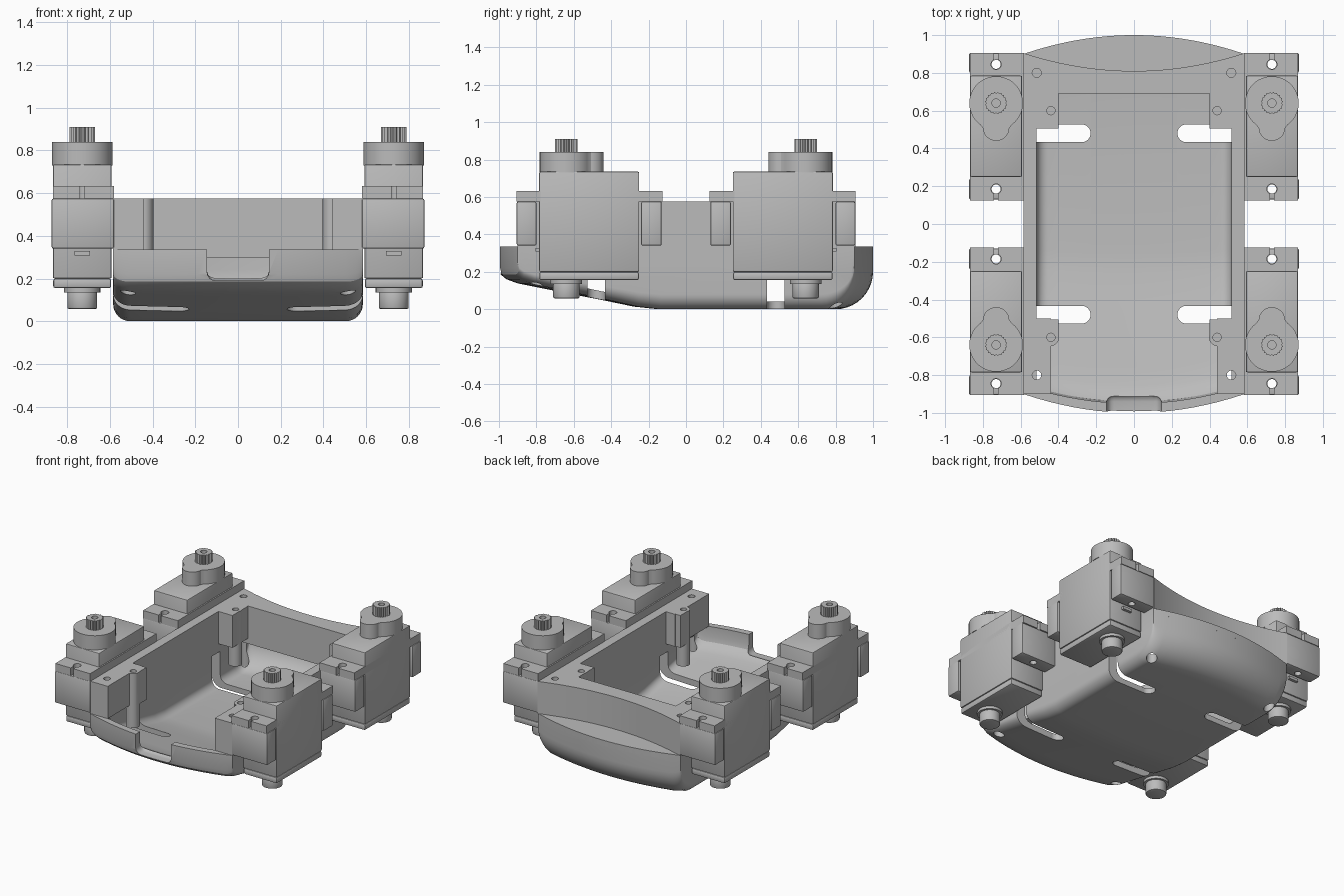
import bpy, bmesh
from math import sin, cos, pi

if "Cube" in bpy.data.objects:
    bpy.data.objects.remove(bpy.data.objects["Cube"], do_unlink=True)

grey = bpy.data.materials.new("light_grey")
grey.use_nodes = True
grey.diffuse_color = (0.5, 0.5, 0.5, 1)
grey.node_tree.nodes["Principled BSDF"].inputs["Base Color"].default_value = (0.5, 0.5, 0.5, 1)

HALF_W, RIM, TOP = 0.585, 0.335, 0.575
SX, SY = 0.73, -0.64  # servo shaft axis


def finish(name, bm):
    bmesh.ops.recalc_face_normals(bm, faces=bm.faces)
    mesh = bpy.data.meshes.new(name)
    bm.to_mesh(mesh)
    bm.free()
    mesh.materials.append(grey)
    obj = bpy.data.objects.new(name, mesh)
    bpy.context.collection.objects.link(obj)
    return obj


def prism(name, outline, z0, z1):
    bm = bmesh.new()
    face = bm.faces.new([bm.verts.new((x, y, z0)) for x, y in outline])
    out = bmesh.ops.extrude_face_region(bm, geom=[face])
    for v in out["geom"]:
        if isinstance(v, bmesh.types.BMVert):
            v.co.z = z1
    return finish(name, bm)


def box(name, x0, x1, y0, y1, z0, z1):
    return prism(name, [(x0, y0), (x1, y0), (x1, y1), (x0, y1)], z0, z1)


def disc(name, x, y, r, z0, z1, n=32):
    return prism(name, [(x + r * cos(2 * pi * i / n), y + r * sin(2 * pi * i / n))
                        for i in range(n)], z0, z1)


def apply(obj, kind, **settings):
    mod = obj.modifiers.new(kind.lower(), kind)
    for key, value in settings.items():
        setattr(mod, key, value)
    bpy.ops.object.select_all(action="DESELECT")
    bpy.context.view_layer.objects.active = obj
    obj.select_set(True)
    bpy.ops.object.modifier_apply(modifier=mod.name)


def combine(obj, others, operation="DIFFERENCE"):
    for other in others:
        other.hide_render = True
        apply(obj, "BOOLEAN", object=other, operation=operation, solver="EXACT")
        bpy.data.objects.remove(other, do_unlink=True)


def mirror(obj, along_y=True):
    apply(obj, "MIRROR", use_axis=(True, along_y, False), use_mirror_merge=False)
    return obj


def end_y(x):
    return 1 - 0.1 * (x / HALF_W) ** 2


# Hull: side profile swept across x with bowed ends and rounded lower edges
nose = [(-1, 0.22), (-0.99, 0.185), (-0.96, 0.16), (-0.9, 0.138), (-0.8, 0.118),
        (-0.43, 0.045), (-0.28, 0.014), (-0.15, 0)]
tail = [(0.8 + 0.2 * sin(i * pi / 20), 0.2 - 0.2 * cos(i * pi / 20)) for i in range(11)]
profile = nose + tail


def hull(name, half, radius, points, top):
    arc = [(half - radius + radius * sin(i * pi / 16), radius * (1 - cos(i * pi / 16)))
           for i in range(9)]
    flat = half - radius
    columns = [(-x, lift) for x, lift in reversed(arc)]
    columns += [(flat * i / 8, 0) for i in range(-7, 8)] + arc
    path = [(points[0][0], top)] + points + [(points[-1][0], top)]
    bm = bmesh.new()
    rings = []
    for x, lift in columns:
        rings.append([bm.verts.new((x, y * end_y(x), z + lift * (top - z) / top))
                      for y, z in path])
    for a, b in zip(rings, rings[1:]):
        for i in range(len(path)):
            j = (i + 1) % len(path)
            bm.faces.new((a[i], a[j], b[j], b[i]))
    bm.faces.new(rings[0])
    bm.faces.new(rings[-1])
    return finish(name, bm)


tub = hull("lower_tub", HALF_W, 0.08, profile, RIM)
combine(tub, [hull("cavity_cutter", 0.515, 0.06,
                   [(y * 0.95, z + 0.04) for y, z in profile], 0.5)])

# Wrap-around slots, screw holes and the front notch
cutters = []
for sx in (-1, 1):
    for sy in (-1, 1):
        y = 0.48 * sy
        cutters.append(box("slot_cutter", sx * 0.277, sx * 0.7, y - 0.047, y + 0.047, -0.1, 0.27))
        cutters.append(disc("slot_end_cutter", sx * 0.277, y, 0.0472, -0.1, 0.27))
        cutters.append(disc("screw_cutter", sx * 0.515, sy * 0.8, 0.036, -0.1, 0.27))
notch = box("notch_cutter", -0.145, 0.145, -1.1, -0.9, 0.19, 0.5)
apply(notch, "BEVEL", width=0.04, segments=4)
combine(tub, cutters + [notch])

# Rear deck closing the bulge behind the frame
xs = [HALF_W * i / 12 for i in range(-12, 13)]
prism("rear_deck", [(x, end_y(x)) for x in xs] + [(0.58, 0.69), (-0.58, 0.69)], 0.295, RIM + 0.001)

# Upper frame: open at the front, hollow-curved at the back
half = [(0.44, -0.9), (HALF_W, -0.9), (HALF_W, 0.905)]
half += [(x, 0.81 + 0.095 * (x / HALF_W) ** 2) for x in reversed(xs[13:-1])]
inner = [(0.4, 0.69), (0.4, 0.55), (0.515, 0.55), (0.515, -0.5), (0.44, -0.5)]
left_side = [(-x, y) for x, y in reversed(half)]
frame = prism("upper_frame", half + [(0, 0.81)] + left_side
              + [(-x, y) for x, y in reversed(inner)] + inner, RIM, TOP)
cutters = []
for sx in (-1, 1):
    for sy in (-1, 1):
        # Corner lugs that carry the screw posts
        combine(frame, [box("lug", sx * 0.4, sx * 0.53, sy * 0.505, sy * 0.62, RIM, TOP),
                        disc("post", sx * 0.443, sy * 0.6, 0.046, 0.17, TOP)], "UNION")
        cutters.append(disc("post_hole", sx * 0.44, sy * 0.6, 0.022, 0.4, 0.7, 20))
        cutters.append(disc("corner_hole", sx * 0.515, sy * 0.8, 0.024, 0.2, 0.7, 20))
combine(frame, cutters)

# Servo brackets
for name, y0, y1 in (("outer_bracket", -0.905, -0.8), ("inner_bracket", -0.24, -0.13)):
    bracket = box(name, 0.58, 0.873, y0, y1, 0.34, TOP)
    apply(bracket, "BEVEL", width=0.008, segments=2)
    combine(bracket, [disc("hole", SX, -0.845 if y0 < -0.5 else -0.185, 0.024, 0.2, 0.7, 20)])
    mirror(bracket)

# Servo cases
body = box("servo_body", 0.592, 0.868, -0.785, -0.25, 0.2, 0.735)
apply(body, "BEVEL", width=0.008, segments=2)
mirror(body)
cap = box("servo_bottom_cap", 0.594, 0.866, -0.783, -0.252, 0.155, 0.2)
apply(cap, "BEVEL", width=0.01, segments=2)
mirror(cap)

# Mounting flange with slotted screw holes
flange = box("servo_flange", 0.582, 0.868, -0.905, -0.125, TOP, 0.633)
combine(flange, [disc("hole", SX, y, 0.027, 0.5, 0.7, 20) for y in (-0.845, -0.185)]
        + [box("slit", SX - 0.011, SX + 0.011, y0, y1, 0.5, 0.7)
           for y0, y1 in ((-0.95, -0.85), (-0.18, -0.1))])
mirror(flange)

# Gear housing: large and small drums with a bridge
housing = disc("gear_housing", SX, SY, 0.142, 0.73, 0.84, 48)
combine(housing, [disc("small_drum", SX, -0.51, 0.07, 0.73, 0.84),
                  prism("bridge", [(SX - 0.11, -0.56), (SX + 0.11, -0.56),
                                   (SX + 0.068, -0.505), (SX - 0.068, -0.505)], 0.73, 0.84)],
        "UNION")
mirror(housing)

# Splined output shaft with screw hole
teeth = 20
spline = []
for i in range(teeth * 2):
    r = 0.06 if i % 2 else 0.052
    spline.append((SX + r * cos(pi * i / teeth), SY + r * sin(pi * i / teeth)))
shaft = prism("output_shaft", spline, 0.83, 0.91)
combine(shaft, [disc("hole", SX, SY, 0.022, 0.85, 1, 20)])
mirror(shaft)

# Lower pivot and cable outlet
mirror(disc("pivot_collar", SX, SY, 0.085, 0.135, 0.16))
pivot = disc("pivot_pin", SX, SY, 0.07, 0.058, 0.14)
apply(pivot, "BEVEL", width=0.007, segments=2, limit_method="ANGLE")
mirror(pivot)
mirror(box("cable_outlet", SX - 0.037, SX + 0.037, -0.805, -0.78, 0.308, 0.328))

# Crisp edges on smooth surfaces
bpy.ops.object.select_all(action="DESELECT")
for obj in bpy.context.collection.objects:
    if obj.type == "MESH" and grey.name in obj.data.materials:
        obj.select_set(True)
        bpy.context.view_layer.objects.active = obj
bpy.ops.object.shade_smooth_by_angle(angle=pi / 6)
